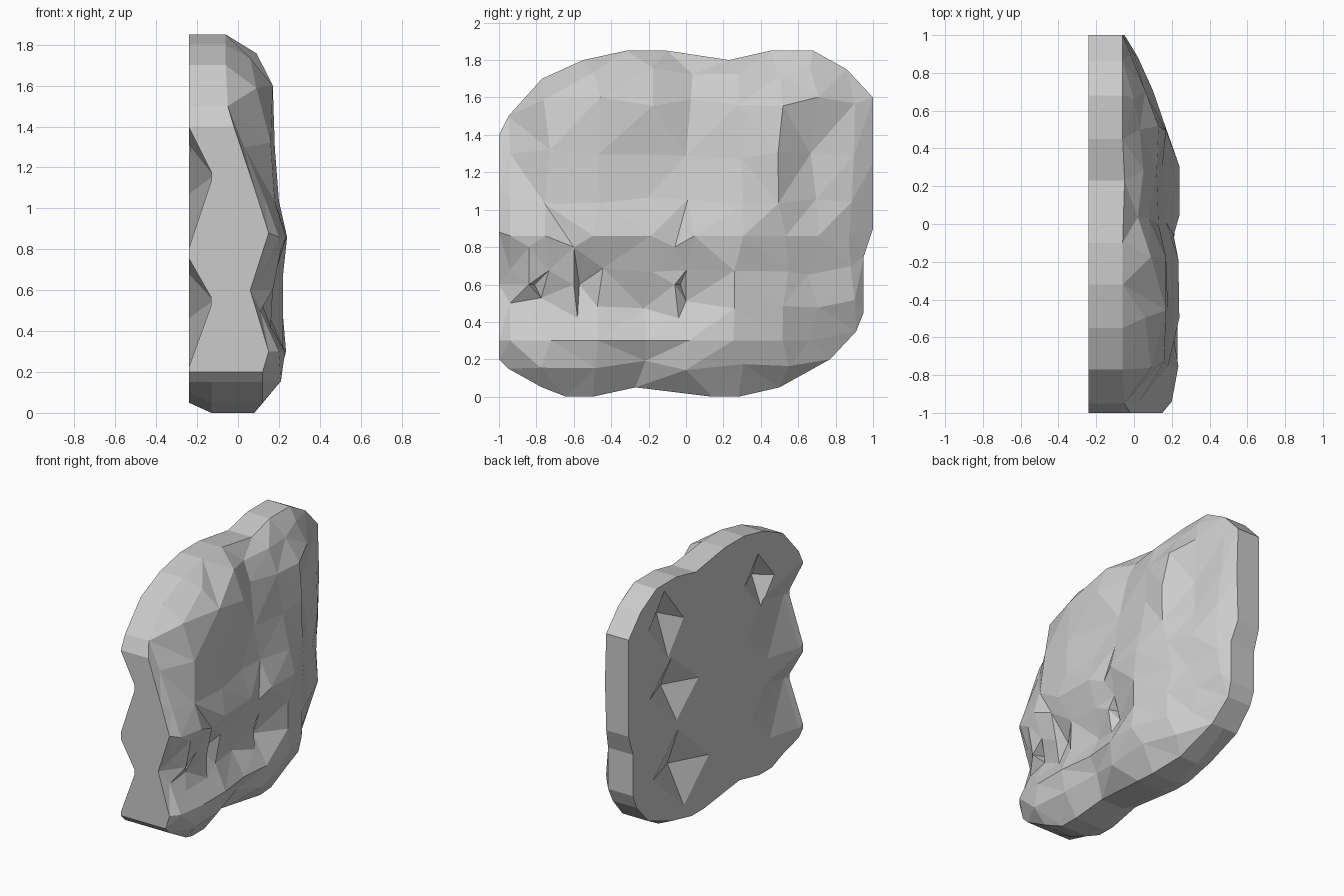
import bpy, bmesh, random
from mathutils import Vector
from mathutils.geometry import delaunay_2d_cdt, intersect_point_line

if "Cube" in bpy.data.objects:
    bpy.data.objects.remove(bpy.data.objects["Cube"])

random.seed(4)
BACK = -0.24

# Slab outline seen from the right: (y, z, depth of the rim)
outline = [
    (-1, 1.4, -.02), (-.95, 1.5, -.05), (-.77, 1.7, -.06), (-.55, 1.8, -.06), (-.32, 1.85, -.06),
    (-.1, 1.85, -.06), (.23, 1.8, -.05), (.45, 1.85, -.06), (.68, 1.85, -.06), (.86, 1.75, -.06),
    (1, 1.6, -.06), (1, 1.25, -.05), (1, .9, -.06), (.95, .75, -.04), (.95, .45, -.04),
    (.91, .35, -.05), (.77, .2, -.03), (.5, .05, .02), (.28, 0, .07), (.14, 0, .08),
    (-.27, .05, .05), (-.5, 0, .08), (-.64, 0, .08), (-.77, .05, .12), (-.95, .15, .12),
    (-1, .2, .12), (-1, .3, .15), (-1, .6, .06), (-1, .88, .15), (-1, 1.1, .08)]
outline.reverse()
N = len(outline)

# Relief of the carved side: depth rows by height, sampled along these y columns
columns = [-.94, -.75, -.47, -.2, .02, .28, .52, .68, .9]
relief = {
    1.74: [0, 0, .06, .09, .02, .05, .03, .0, -.02],
    1.58: [0, .09, .17, .17, .08, .12, .13, .06, -.02],
    1.30: [.03, .16, .18, .15, .13, .15, .17, .03, .0],
    1.05: [.13, .18, .20, .17, .17, .20, .17, .06, .02],
    0.86: [.20, .235, .24, .235, .24, .24, .16, .10, .02],
    0.68: [.12, .18, .17, .18, .17, .22, .13, .08, .01],
    0.50: [.11, .12, .15, .11, .12, .22, .15, .07, .01],
    0.30: [.20, .23, .23, .20, .22, .235, .15, .05, 0],
    0.17: [.19, .21, .19, .14, .19, .18, .10, .03, 0],
}


def rim_gap(p):
    """Shortest distance from a point to the outline."""
    best = 9
    for i in range(N):
        a, b = Vector(outline[i][:2]), Vector(outline[(i + 1) % N][:2])
        q, t = intersect_point_line(p, a, b)
        q = a.lerp(b, min(1, max(0, t)))
        best = min(best, (q.to_2d() - p).length)
    return best


def inside(p):
    """Even-odd test against the outline."""
    odd = False
    for i in range(N):
        (y0, z0, _), (y1, z1, _) = outline[i], outline[(i + 1) % N]
        if (z0 > p.y) != (z1 > p.y) and p.x < y0 + (p.y - z0) * (y1 - y0) / (z1 - z0):
            odd = not odd
    return odd


points = [Vector(o[:2]) for o in outline]
depths = [o[2] for o in outline]
for z, row in relief.items():
    for i, (y, x) in enumerate(zip(columns, row)):
        j = 0 if i == 0 else .03
        flat = z in (.86, .3)
        p = Vector((y + random.uniform(-j, j), z + (0 if flat else random.uniform(-j, j))))
        if inside(p) and rim_gap(p) > .045:
            points.append(p)
            depths.append(x)

# Upright cracks in the lower band: a steep step followed by a slope
for y in (-.84, -.6, -.06):
    for dy, z, x in ((0, .8, .21), (0, .6, .17), (.03, .6, .09), (.02, .42, .16)):
        points.append(Vector((y + dy, z)))
        depths.append(x)

# Slab: triangulated relief, side wall rings, flat back
edges = [(i, (i + 1) % N) for i in range(N)]
tri = delaunay_2d_cdt(points, edges, [], 0, 1e-5, True)
faces, origin = tri[2], tri[3]
bm = bmesh.new()
made = {}


def relief_vert(i):
    if i not in made:
        y, z = points[i]
        made[i] = bm.verts.new((depths[i], y, z))
    return made[i]


for f in faces:
    ids = [origin[i][0] for i in f]
    if inside(sum((points[i] for i in ids), Vector((0, 0))) / 3):
        bm.faces.new([relief_vert(i) for i in ids])
rim = [relief_vert(i) for i in range(N)]
mid = [bm.verts.new((-.13, y, z)) for y, z, x in outline]
back = [bm.verts.new((BACK, y, z + (.05 if z < .12 else 0))) for y, z, x in outline]
for upper, lower in ((rim, mid), (mid, back)):
    for i in range(N):
        k = (i + 1) % N
        bm.faces.new((upper[i], lower[i], lower[k], upper[k]))
bm.faces.new(back)
bmesh.ops.recalc_face_normals(bm, faces=bm.faces)
mesh = bpy.data.meshes.new("stone_slab")
bm.to_mesh(mesh)
bm.free()
slab = bpy.data.objects.new("stone_slab", mesh)
bpy.context.collection.objects.link(slab)

DIAMOND = ((1, .1), (.1, 1), (-1, -.1), (-.1, -1))
BITE = ((1, -.1), (.7, .7), (0, 1), (-1, .8), (-1, -.8), (0, -1), (.6, -.8))


def chip(y, z, ry, rz, depth, shape=DIAMOND, shift=(0, 0)):
    """Cut a faceted pit into the back; shift moves its deepest point."""
    b = bmesh.new()
    base = [b.verts.new((BACK - depth, y + 2 * ry * u - shift[0], z + 2 * rz * v - shift[1]))
            for u, v in shape]
    tip = b.verts.new((BACK + depth, y + shift[0], z + shift[1]))
    b.faces.new(base)
    for i in range(len(base)):
        b.faces.new((base[i], base[(i + 1) % len(base)], tip))
    bmesh.ops.recalc_face_normals(b, faces=b.faces)
    m = bpy.data.meshes.new("chip_cutter")
    b.to_mesh(m)
    b.free()
    cutter = bpy.data.objects.new("chip_cutter", m)
    cutter.hide_render = True
    bpy.context.collection.objects.link(cutter)
    mod = slab.modifiers.new("chip", 'BOOLEAN')
    mod.operation, mod.solver, mod.object = 'DIFFERENCE', 'EXACT', cutter
    bpy.context.view_layer.update()
    result = bpy.data.meshes.new_from_object(
        slab.evaluated_get(bpy.context.evaluated_depsgraph_get()))
    slab.modifiers.clear()
    slab.data = result
    bpy.data.objects.remove(cutter)


# Broken pits on the back, two of them biting through the front edge
chip(.57, 1.55, .2, .25, .10, shift=(-.03, .05))
chip(.48, 1.05, .28, .24, .11)
chip(.4, .45, .32, .29, .11)
chip(-.5, 1.46, .17, .2, .10, shift=(-.05, 0))
chip(-.95, 1.1, .6, .3, .12, BITE, (0, .06))
chip(-.95, .49, .55, .27, .12, BITE, (0, .06))

slab.data.name = "stone_slab"
for p in slab.data.polygons:
    p.use_smooth = False
